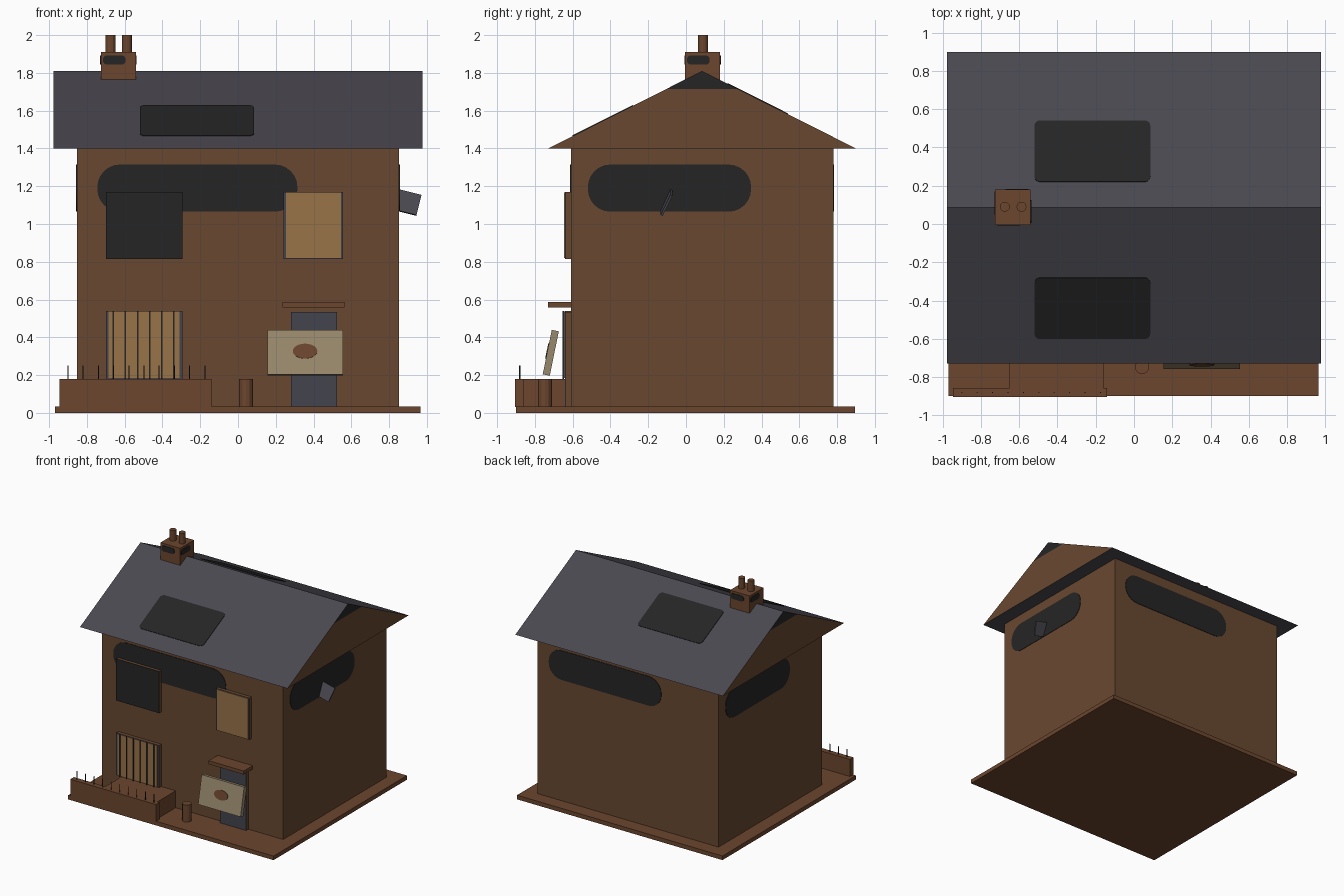
import bpy, bmesh
from math import radians, cos, sin, pi, atan2, hypot
from mathutils import Matrix, Vector, Euler

cube = bpy.data.objects.get("Cube")
if cube:
    bpy.data.objects.remove(cube, do_unlink=True)


def material(name, *rgb):
    lin = [((c / 255 + 0.055) / 1.055) ** 2.4 for c in rgb] + [1]
    m = bpy.data.materials.new(name)
    m.use_nodes = True
    m.diffuse_color = lin
    m.node_tree.nodes["Principled BSDF"].inputs["Base Color"].default_value = lin
    return m


WALL = material("wall brown", 104, 72, 48)
BRICK = material("brick brown", 107, 70, 46)
SLATE = material("roof slate", 74, 72, 80)
SOOT = material("soot black", 37, 37, 37)
GLASS = material("blue grey", 67, 67, 78)
WOOD = material("board wood", 152, 115, 73)
SIGN = material("sign khaki", 152, 137, 108)


def finish(name, bm, mats, matrix=Matrix()):
    bmesh.ops.recalc_face_normals(bm, faces=bm.faces)
    me = bpy.data.meshes.new(name)
    bm.to_mesh(me)
    bm.free()
    for m in mats:
        me.materials.append(m)
    ob = bpy.data.objects.new(name, me)
    ob.matrix_world = matrix
    bpy.context.collection.objects.link(ob)
    return ob


def place(loc, rot=(0, 0, 0)):
    return Matrix.Translation(loc) @ Euler([radians(a) for a in rot]).to_matrix().to_4x4()


def box(name, x, y, z, mat, rot=(0, 0, 0)):
    """Box from its x, y and z ranges, turned about its centre."""
    bm = bmesh.new()
    size = [r[1] - r[0] for r in (x, y, z)]
    bmesh.ops.create_cube(bm, size=1, matrix=Matrix.Diagonal(size + [1]))
    return finish(name, bm, [mat], place([sum(r) / 2 for r in (x, y, z)], rot))


def rod(name, x, y, z, radius, mat, sides=12):
    bm = bmesh.new()
    bmesh.ops.create_cone(bm, cap_ends=True, segments=sides, radius1=radius,
                          radius2=radius, depth=z[1] - z[0])
    return finish(name, bm, [mat], place((x, y, sum(z) / 2)))


def extrude_outline(points, depth):
    bm = bmesh.new()
    face = bm.faces.new([bm.verts.new((px, py, 0)) for px, py in points])
    ext = bmesh.ops.extrude_face_region(bm, geom=[face])["geom"]
    verts = [v for v in ext if isinstance(v, bmesh.types.BMVert)]
    bmesh.ops.translate(bm, verts=verts, vec=(0, 0, depth))
    return bm


def patch(name, w, h, r, matrix, mat=SOOT, depth=0.004):
    """Thin plate with rounded corners, lying on a surface."""
    pts = []
    for q, (sx, sy) in enumerate([(1, 1), (-1, 1), (-1, -1), (1, -1)]):
        for i in range(7):
            a = (q + i / 6) * pi / 2
            pts.append((sx * (w / 2 - r) + r * cos(a), sy * (h / 2 - r) + r * sin(a)))
    bm = extrude_outline(pts, depth)
    bmesh.ops.remove_doubles(bm, verts=bm.verts, dist=1e-5)
    return finish(name, bm, [mat], matrix)


# Ground slab and house body
box("ground_slab", (-.97, .965), (-.9, .895), (0, .035), BRICK)
box("house_body", (-.853, .853), (-.61, .78), (.035, 1.4), WALL)

# Roof prism: slate slopes and soffit, brown gables with sooty tips
RIDGE, EAVE, HALF, CY = 1.81, 1.4, .815, .085
TIP = 1.715
bm = extrude_outline([(-HALF, EAVE), (HALF, EAVE), (0, RIDGE)], 1.955)
turn = Matrix(((0, 0, 1, -.9775), (1, 0, 0, CY), (0, 1, 0, 0), (0, 0, 0, 1)))
bm.transform(turn)
bmesh.ops.bisect_plane(bm, geom=bm.verts[:] + bm.edges[:] + bm.faces[:],
                       plane_co=(0, 0, TIP), plane_no=(0, 0, 1))
bm.normal_update()
for f in bm.faces:
    if abs(f.normal.x) > .9:
        f.material_index = 2 if f.calc_center_median().z > TIP else 1
finish("roof", bm, [SLATE, WALL, SOOT])

# Scorched patches on both roof slopes
pitch = atan2(RIDGE - EAVE, HALF)
for side, label in ((1, "front"), (-1, "back")):
    run = .525 if side == 1 else .295
    run = (.525 if side == 1 else .295)
    z = RIDGE - run * (RIDGE - EAVE) / HALF
    patch("roof_scorch_" + label, .605, .32 / cos(pitch), .03,
          place((-.2175, CY - side * run, z), (side * pitch * 180 / pi, 0, 0)))

# Soot bands on the four walls, and soot marks on the four chimney sides
chimney = Vector((-.633, .0875, 0))
for i, label in enumerate(("front", "right", "back", "left")):
    long_wall = i % 2 == 0
    u, w, d = (-.215, 1.06, .695) if long_wall else (-.1725, .865, .853)
    spin = Matrix.Rotation(i * pi / 2, 4, "Z")
    upright = (90, 0, 0)
    patch("wall_soot_" + label, w, .25, .12,
          Matrix.Translation((0, CY, 0)) @ spin @ place((u, -d, 1.19), upright))
    patch("chimney_soot_" + label, .12, .048, .02,
          Matrix.Translation(chimney) @ spin @ place((-.022, -.0925, 1.868), upright))

# Chimney and its two pots
box("chimney", (-.7255, -.5405), (-.005, .18), (1.72, 1.91), BRICK)
for x in (-.675, -.588):
    rod("chimney_pot", x, .09, (1.9, 2), .026, BRICK)


# Windows: brown frame box with a thin front panel, some boarded over
def window(name, x, z, mat, board=None):
    box(name + "_frame", x, (-.636, -.6), z, WALL)
    box(name + "_panel", x, (-.64, -.636), z, mat)
    if board:
        box(name + "_board", board, (-.646, -.64), (z[0] + .004, z[1] - .004), WOOD)


window("burnt_window", (-.7, -.295), (.815, 1.17), SOOT)
window("upper_window", (.24, .555), (.815, 1.17), GLASS, (.255, .545))
window("lower_window", (-.7, -.295), (.18, .54), GLASS, (-.685, -.31))
for i in range(6):
    x = -.66 + i * .064
    box("window_bar", (x - .004, x + .004), (-.653, -.645), (.18, .54), SOOT)

# Door with canopy
window("door", (.28, .525), (.035, .535), GLASS)
box("door_canopy", (.235, .565), (-.73, -.6), (.557, .587), BRICK)

# Leaning sign with an oval mark
lean = -11.5
box("sign_board", (.155, .555), (-.735, -.697), (.198, .438), SIGN, (lean, 0, 0))
oval = [(.065 * cos(i * pi / 12), .04 * sin(i * pi / 12)) for i in range(24)]
finish("sign_oval", extrude_outline(oval, .004), [BRICK],
       place((.355, -.716, .318), (lean, 0, 0)) @ place((0, -.019, .005), (90, 0, 0)))

# Low front wall with spikes, the raised bed behind it, and a bollard
box("front_wall", (-.945, -.14), (-.905, -.858), (.03, .18), BRICK)
box("raised_bed", (-.65, -.16), (-.86, -.6), (.03, .179), BRICK)
for i in range(10):
    rod("wall_spike", -.9 + i * .0805, -.88, (.17, .25), .003, SOOT, 6)
rod("bollard", .042, -.747, (.03, .18), .037, BRICK)

# Loose slate sticking out of the right wall
box("loose_slate", (.825, .96), (-.109, -.097), (1.055, 1.175), SLATE, (-25, 14, 0))
